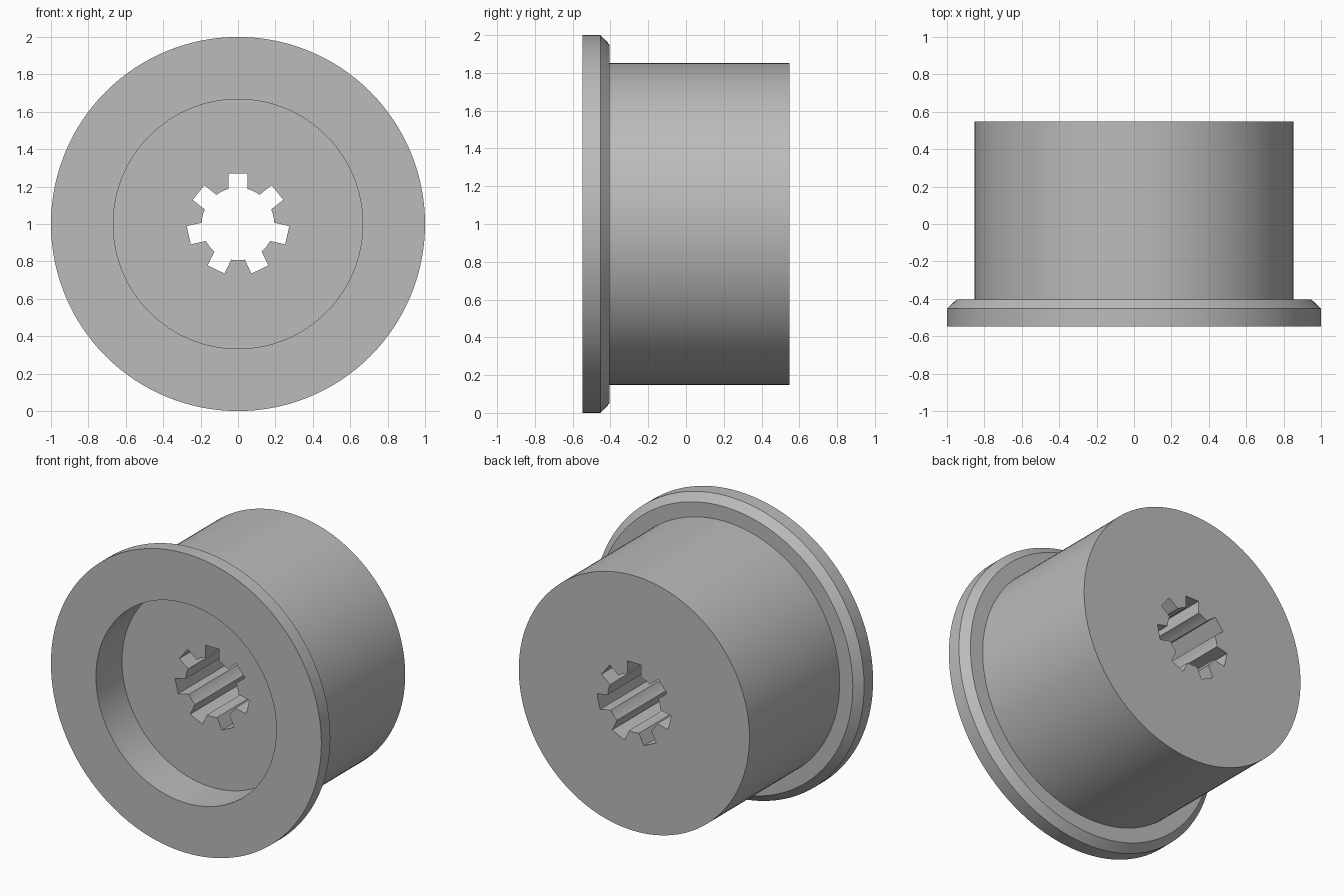
import bpy, bmesh, math
from mathutils import Vector, Matrix

cube = bpy.data.objects.get("Cube")
if cube:
    bpy.data.objects.remove(cube, do_unlink=True)

SEGMENTS = 128
HALF = 0.548          # half the length along y
CENTRE = 1.0          # height of the axis

grey = bpy.data.materials.new("plain_grey")
grey.use_nodes = True
colour = (0.5, 0.5, 0.5, 1)
grey.diffuse_color = colour
grey.node_tree.nodes["Principled BSDF"].inputs["Base Color"].default_value = colour


def finish(bm, name):
    bmesh.ops.recalc_face_normals(bm, faces=bm.faces)
    mesh = bpy.data.meshes.new(name)
    bm.to_mesh(mesh)
    bm.free()
    mesh.materials.append(grey)
    obj = bpy.data.objects.new(name, mesh)
    bpy.context.collection.objects.link(obj)
    return obj


def lathe(name, profile):
    """Revolve (radius, y) points around the y axis, capping both ends."""
    bm = bmesh.new()
    rings = []
    for r, y in profile:
        ring = []
        for i in range(SEGMENTS):
            a = math.tau * i / SEGMENTS
            ring.append(bm.verts.new((r * math.cos(a), y, CENTRE + r * math.sin(a))))
        rings.append(ring)
    for a, b in zip(rings, rings[1:]):
        for i in range(SEGMENTS):
            j = (i + 1) % SEGMENTS
            bm.faces.new((a[i], a[j], b[j], b[i]))
    bm.faces.new(rings[0])
    bm.faces.new(rings[-1])
    return finish(bm, name)


def spline_prism(name, slots, root, tip, half_width):
    """Bore with evenly spaced square slots, the first one pointing up."""
    bm = bmesh.new()
    step = math.tau / slots
    mouth = math.asin(half_width / root)
    outline = []
    for k in range(slots):
        turn = Matrix.Rotation(k * step, 3, 'Y')
        outline += [turn @ Vector((x, 0, tip)) for x in (-half_width, half_width)]
        # round land between this slot and the next
        for i in range(5):
            a = k * step + mouth + (step - 2 * mouth) * i / 4
            outline.append(Vector((root * math.sin(a), 0, root * math.cos(a))))
    face = bm.faces.new([bm.verts.new(p + Vector((0, -1, CENTRE))) for p in outline])
    extruded = bmesh.ops.extrude_face_region(bm, geom=[face])
    moved = [v for v in extruded["geom"] if isinstance(v, bmesh.types.BMVert)]
    bmesh.ops.translate(bm, verts=moved, vec=(0, 2, 0))
    return finish(bm, name)


# Flanged hub: recess floor, recess wall, flange, chamfer, barrel
hub = lathe("flanged_hub", [
    (0.667, -HALF + 0.275), (0.667, -HALF), (1.0, -HALF), (1.0, -0.453),
    (0.95, -0.405), (0.853, -0.405), (0.853, HALF)])

# Splined bore cut right through
cutter = spline_prism("bore_cutter", 7, 0.194, 0.27, 0.05)
cutter.hide_render = True
cut = hub.modifiers.new("bore", 'BOOLEAN')
cut.operation = 'DIFFERENCE'
cut.solver = 'EXACT'
cut.object = cutter

bpy.ops.object.select_all(action='DESELECT')
hub.select_set(True)
bpy.context.view_layer.objects.active = hub
bpy.ops.object.modifier_apply(modifier=cut.name)
bpy.data.objects.remove(cutter, do_unlink=True)
bpy.ops.object.shade_smooth_by_angle(angle=math.radians(25))
